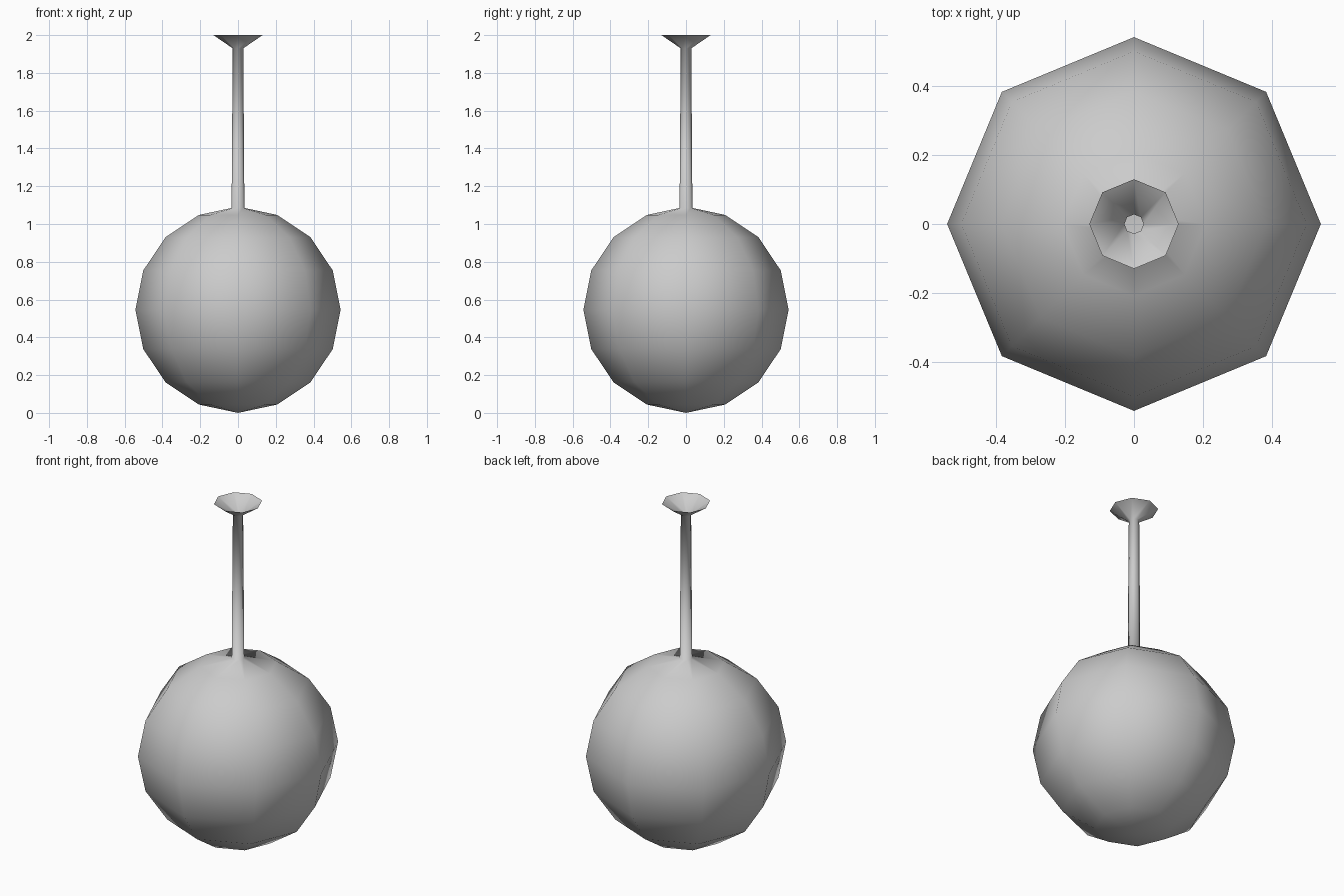
import bpy, bmesh
from math import sin, cos, pi

if "Cube" in bpy.data.objects:
    bpy.data.objects.remove(bpy.data.objects["Cube"])

SIDES = 8
R = 0.543


def lathe(name, profile):
    """Spin (radius, z) points into a smooth eight-sided open shell."""
    bm = bmesh.new()
    rings = []
    for r, z in profile:
        if r == 0:
            rings.append([bm.verts.new((0, 0, z))] * SIDES)
        else:
            rings.append([bm.verts.new((r * cos(2 * pi * i / SIDES),
                                        r * sin(2 * pi * i / SIDES), z))
                          for i in range(SIDES)])
    for a, b in zip(rings, rings[1:]):
        for i in range(SIDES):
            j = (i + 1) % SIDES
            quad = list(dict.fromkeys((a[i], a[j], b[j], b[i])))
            bm.faces.new(quad).smooth = True
    mesh = bpy.data.meshes.new(name)
    bm.to_mesh(mesh)
    bm.free()
    obj = bpy.data.objects.new(name, mesh)
    bpy.context.collection.objects.link(obj)
    return obj


# round bulb, from the bottom pole up to the last ring below the neck
profile = [(0, 0.003)]
profile += [(R * sin(k * pi / 8), 0.546 - R * cos(k * pi / 8)) for k in range(1, 8)]
# long thin neck with a slight taper, then the flared mouth
profile += [(0.034, 1.085), (0.028, 1.93), (0.13, 2.0)]
profile[0] = (0, 0.0)
lathe("flask", profile)
